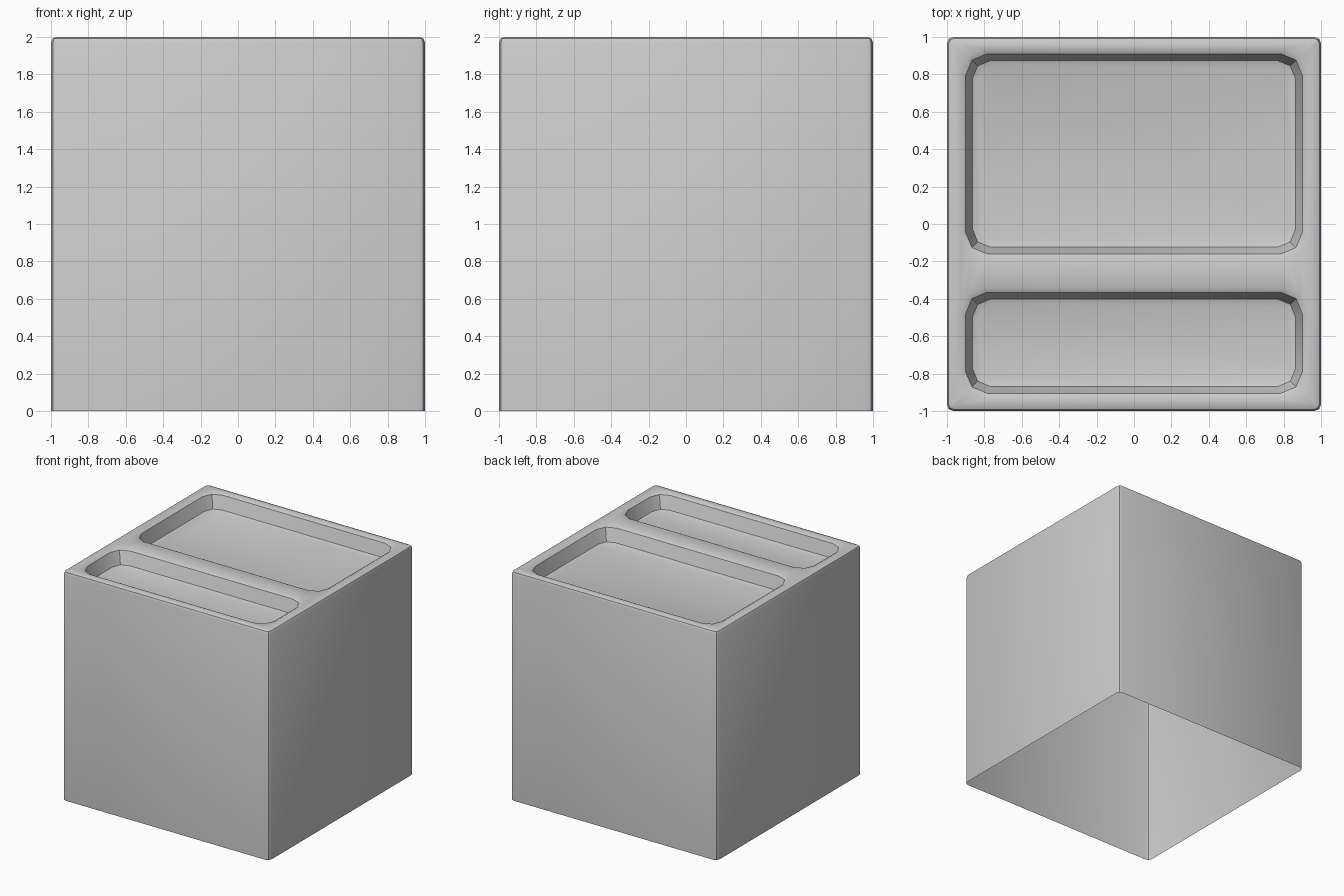
import bpy, bmesh, math

if "Cube" in bpy.data.objects:
    bpy.data.objects.remove(bpy.data.objects["Cube"])

bm = bmesh.new()


def ring(x0, x1, y0, y1, r, z, seg=2):
    """Counter-clockwise rounded rectangle of vertices at height z."""
    verts = []
    corners = [(x1 - r, y1 - r, 0), (x0 + r, y1 - r, 90),
               (x0 + r, y0 + r, 180), (x1 - r, y0 + r, 270)]
    for cx, cy, start in corners:
        for i in range(seg + 1):
            a = math.radians(start + 90 * i / seg)
            verts.append(bm.verts.new((cx + r * math.cos(a), cy + r * math.sin(a), z)))
    return verts


def loft(rings):
    """Join successive rings with quads."""
    for a, b in zip(rings, rings[1:]):
        n = len(a)
        for i in range(n):
            j = (i + 1) % n
            bm.faces.new((a[i], a[j], b[j], b[i]))


def ring_edges(r):
    return [bm.edges.get((r[i], r[(i + 1) % len(r)])) for i in range(len(r))]


# Outer walls, open underneath, with a rounded top edge
profile = [(0.0, 0.0), (0.0, 1.97), (0.009, 1.991), (0.03, 2.0)]
body = [ring(-1 + d, 1 - d, -1 + d, 1 - d, 0.035 - d, z) for d, z in profile]
loft(body)
top_edges = ring_edges(body[-1])

# Two recessed trays: soft lip, steep wall, soft floor edge, flat floor
tray_profile = [(-0.025, 2.0), (0.0, 1.986), (0.036, 1.876), (0.06, 1.866)]
for y0, y1 in ((-0.16, 0.91), (-0.905, -0.365)):
    rings = [ring(-0.9 + d, 0.9 - d, y0 + d, y1 - d, 0.115 - d * 0.5, z)
             for d, z in tray_profile]
    loft(rings)
    bm.faces.new(rings[-1])
    top_edges += ring_edges(rings[0])

# Flat top surface around the trays
bmesh.ops.triangle_fill(bm, edges=top_edges, use_beauty=True, normal=(0, 0, 1))
bmesh.ops.recalc_face_normals(bm, faces=bm.faces[:])
bm.normal_update()
if max(bm.faces, key=lambda f: f.calc_area() * abs(f.normal.z)).normal.z < 0:
    bmesh.ops.reverse_faces(bm, faces=bm.faces[:])

mesh = bpy.data.meshes.new("recessed_box")
bm.to_mesh(mesh)
bm.free()
box = bpy.data.objects.new("recessed_box", mesh)
bpy.context.collection.objects.link(box)
bpy.context.view_layer.objects.active = box
box.select_set(True)
bpy.ops.object.shade_smooth_by_angle(angle=math.radians(35))
